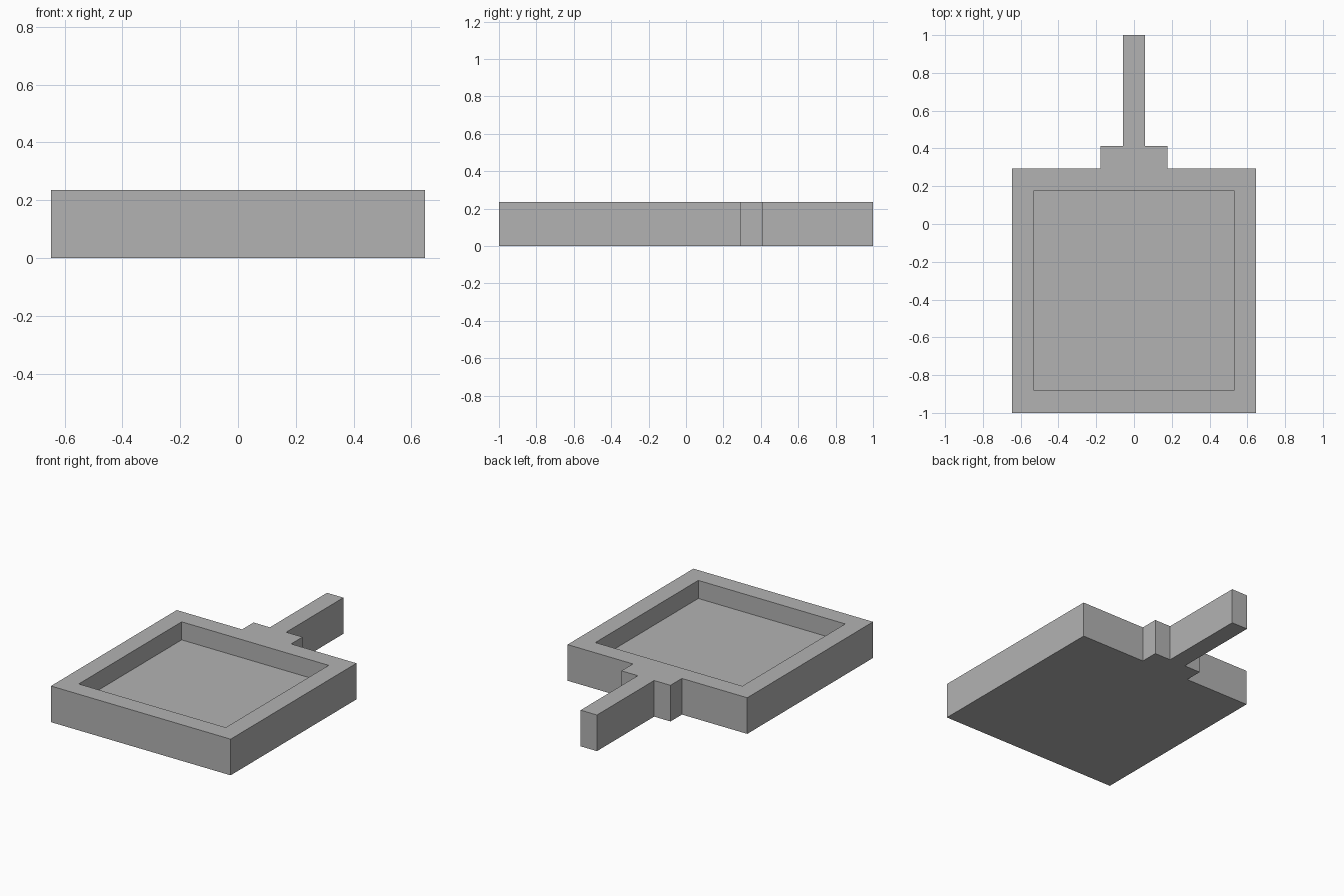
import bpy
import bmesh

if "Cube" in bpy.data.objects:
    bpy.data.objects.remove(bpy.data.objects["Cube"], do_unlink=True)

U = 2 / 17          # the design module: every size is a multiple of it
HEIGHT = 2 * U

grey = bpy.data.materials.new("plain grey")
grey.use_nodes = True
colour = (0.45, 0.45, 0.45, 1)
grey.diffuse_color = colour
grey.node_tree.nodes["Principled BSDF"].inputs["Base Color"].default_value = colour


def prism(name, outline, bottom, top):
    """Extrude a flat outline, given in modules, from bottom to top."""
    bm = bmesh.new()
    base = bm.faces.new([bm.verts.new((x * U, y * U, bottom)) for x, y in outline])
    side = bmesh.ops.extrude_face_region(bm, geom=[base])
    verts = [g for g in side["geom"] if isinstance(g, bmesh.types.BMVert)]
    bmesh.ops.translate(bm, verts=verts, vec=(0, 0, top - bottom))
    bmesh.ops.recalc_face_normals(bm, faces=bm.faces)
    mesh = bpy.data.meshes.new(name)
    bm.to_mesh(mesh)
    bm.free()
    mesh.materials.append(grey)
    obj = bpy.data.objects.new(name, mesh)
    bpy.context.collection.objects.link(obj)
    return obj


# Square tray, stepped neck and straight handle as one mirrored outline
right_half = [(5.5, -8.5), (5.5, 2.5), (1.5, 2.5), (1.5, 3.5), (0.5, 3.5), (0.5, 8.5)]
left_half = [(-x, y) for x, y in reversed(right_half)]
tray = prism("tray_with_handle", right_half + left_half, 0, HEIGHT)

# Shallow square recess, half the height deep
recess = prism("recess_cutter", [(-4.5, -7.5), (4.5, -7.5), (4.5, 1.5), (-4.5, 1.5)],
               HEIGHT / 2, HEIGHT + U)
recess.hide_render = True
cut = tray.modifiers.new("recess", "BOOLEAN")
cut.operation = "DIFFERENCE"
cut.solver = "EXACT"
cut.object = recess

# Bake the cut and drop the cutter
bpy.context.view_layer.objects.active = tray
bpy.ops.object.modifier_apply(modifier=cut.name)
bpy.data.objects.remove(recess, do_unlink=True)
